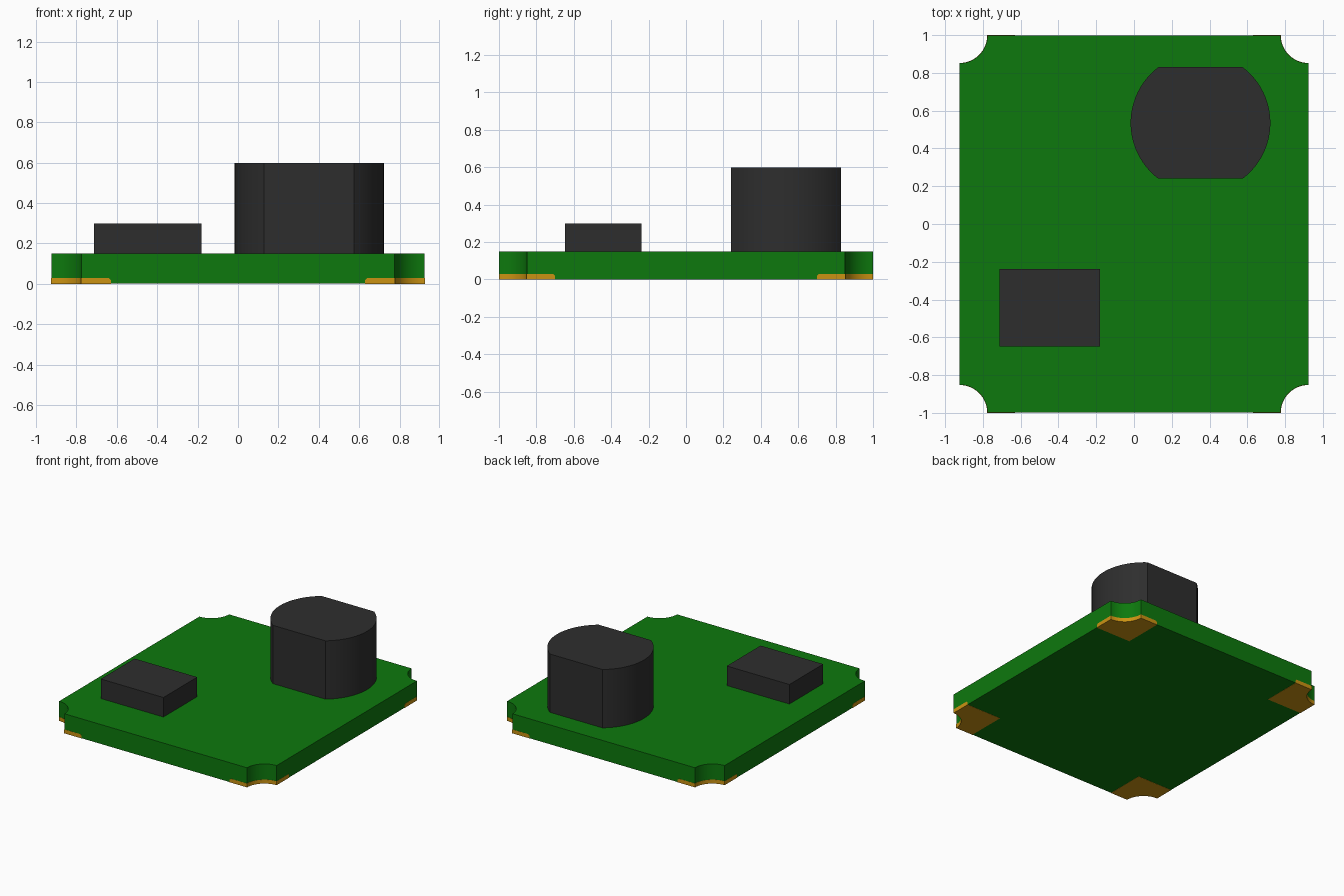
import bpy, bmesh, math

if "Cube" in bpy.data.objects:
    bpy.data.objects.remove(bpy.data.objects["Cube"], do_unlink=True)


def material(name, rgb):
    m = bpy.data.materials.new(name)
    m.use_nodes = True
    m.diffuse_color = (*rgb, 1)
    bsdf = next(n for n in m.node_tree.nodes if n.type == 'BSDF_PRINCIPLED')
    bsdf.inputs["Base Color"].default_value = (*rgb, 1)
    return m


GREEN = material("board green", (0.004, 0.19, 0.004))
GOLD = material("pad gold", (0.60, 0.29, 0.006))
BLACK = material("component black", (0.027, 0.027, 0.027))


def prism(name, outline, z0, z1, mat, chamfer=None, width=0.01):
    """Extrude a counter-clockwise outline; chamfer(edge) picks edges to bevel."""
    bm = bmesh.new()
    face = bm.faces.new([bm.verts.new((x, y, z0)) for x, y in outline])
    top = bmesh.ops.extrude_face_region(bm, geom=[face])["geom"]
    for v in top:
        if isinstance(v, bmesh.types.BMVert):
            v.co.z = z1
    if chamfer:
        bmesh.ops.bevel(bm, geom=[e for e in bm.edges if chamfer(e)],
                        offset=width, segments=1, affect='EDGES')
    bmesh.ops.recalc_face_normals(bm, faces=bm.faces)
    mesh = bpy.data.meshes.new(name)
    bm.to_mesh(mesh)
    bm.free()
    mesh.materials.append(mat)
    ob = bpy.data.objects.new(name, mesh)
    bpy.context.collection.objects.link(ob)
    bpy.ops.object.select_all(action='DESELECT')
    ob.select_set(True)
    bpy.context.view_layer.objects.active = ob
    bpy.ops.object.shade_smooth_by_angle(angle=math.radians(25))
    return ob


def arc(cx, cy, r, a0, a1, n):
    angles = [math.radians(a0 + (a1 - a0) * i / n) for i in range(n + 1)]
    return [(cx + r * math.cos(a), cy + r * math.sin(a)) for a in angles]


HX, HY, NOTCH, PROUD = 0.925, 1.0, 0.148, 0.001
TOP = 0.15

# Board with a quarter-round notch at each corner
corner = [(x - PROUD, y - PROUD) for x, y in arc(HX, HY, NOTCH, 270, 180, 16)]
board = []
for sx, sy in ((1, 1), (-1, 1), (-1, -1), (1, -1)):
    pts = [(x * sx, y * sy) for x, y in corner]
    board += pts if sx * sy > 0 else pts[::-1]
prism("circuit_board", board, PROUD, TOP, GREEN)

# Gold contact pads wrapped around the notches, mirrored to all corners
PX, PY, PZ = 0.63, 0.70, 0.03
pad_outline = [(PX, PY), (HX, PY)] + arc(HX, HY, NOTCH, 270, 180, 16) + [(PX, HY)]


def inner_top_edge(e):
    a, b = (v.co for v in e.verts)
    return (min(a.z, b.z) > PZ - 1e-4
            and (max(a.x, b.x) < PX + 1e-4 or max(a.y, b.y) < PY + 1e-4))


pads = prism("corner_pads", pad_outline, 0, PZ, GOLD, inner_top_edge)
mirror = pads.modifiers.new("Mirror", 'MIRROR')
mirror.use_axis = (True, True, False)
mirror.use_mirror_merge = False

# Tall round component with flat front and back
CX, CY, R, HALF = 0.352, 0.535, 0.37, 0.295
a = math.degrees(math.asin(HALF / R))
prism("inductor", arc(CX, CY, R, -a, a, 24) + arc(CX, CY, R, 180 - a, 180 + a, 24),
      TOP, 0.598, BLACK)

# Low rectangular component
prism("chip", [(-0.712, -0.648), (-0.18, -0.648), (-0.18, -0.238), (-0.712, -0.238)],
      TOP, 0.30, BLACK)
